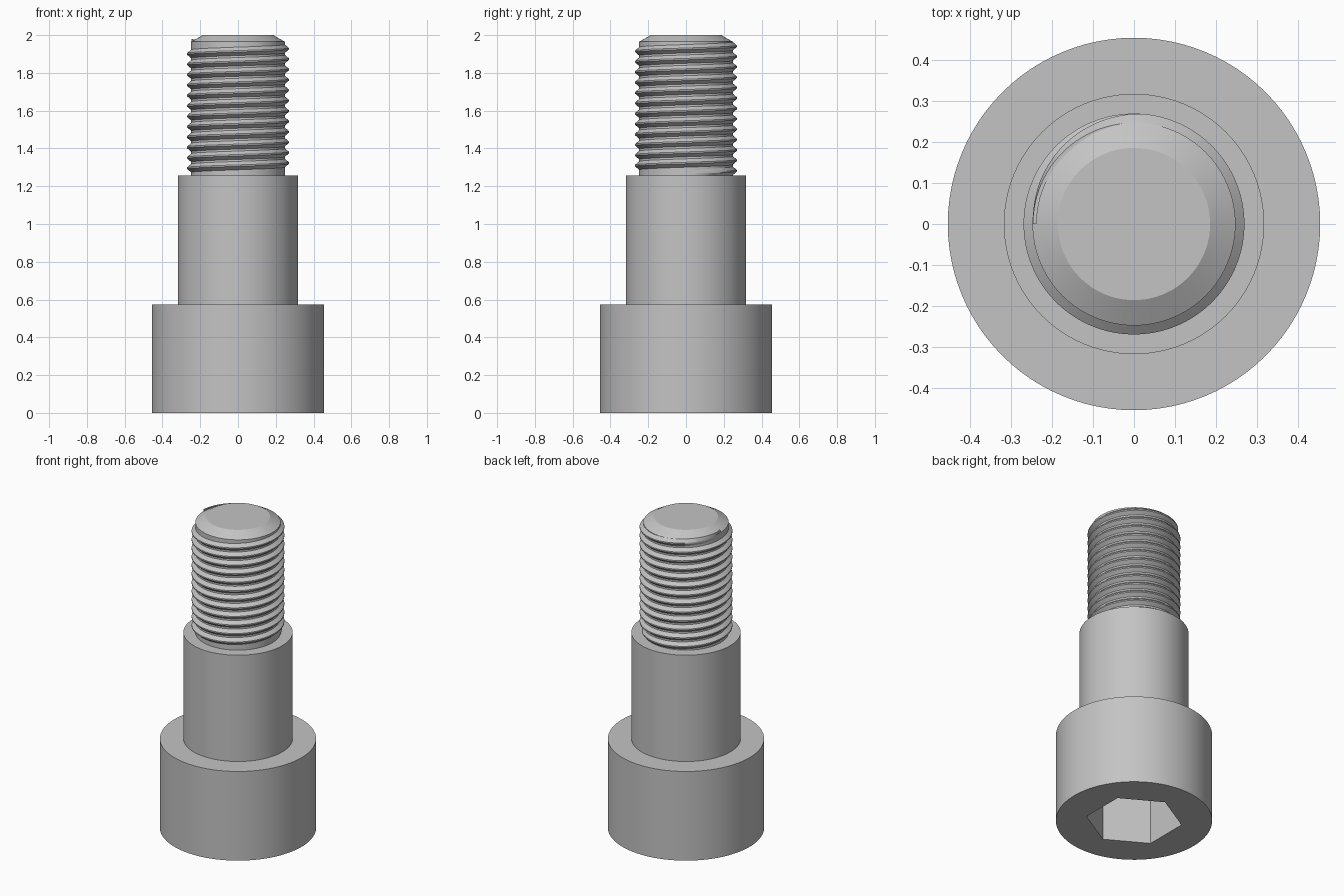
import bpy, bmesh
from math import cos, sin, pi, radians

if "Cube" in bpy.data.objects:
    bpy.data.objects.remove(bpy.data.objects["Cube"], do_unlink=True)

SEGMENTS = 96
HEAD_R, SHOULDER_R, ROOT_R, CREST_R = 0.455, 0.318, 0.248, 0.27
HEAD_TOP, SHOULDER_TOP, TOP = 0.573, 1.256, 2.0

steel = bpy.data.materials.new("steel grey")
steel.use_nodes = True
grey = (0.55, 0.55, 0.55, 1)
steel.diffuse_color = grey
steel.node_tree.nodes["Principled BSDF"].inputs["Base Color"].default_value = grey


def make_object(name, bm):
    bmesh.ops.recalc_face_normals(bm, faces=bm.faces)
    mesh = bpy.data.meshes.new(name)
    bm.to_mesh(mesh)
    bm.free()
    mesh.materials.append(steel)
    obj = bpy.data.objects.new(name, mesh)
    bpy.context.collection.objects.link(obj)
    return obj


def activate(obj):
    bpy.ops.object.select_all(action="DESELECT")
    obj.select_set(True)
    bpy.context.view_layer.objects.active = obj


def skin(bm, rings, closed):
    """Join successive vertex loops with quads and cap both ends."""
    n = len(rings[0])
    for a, b in zip(rings, rings[1:]):
        for i in range(n if closed else n - 1):
            j = (i + 1) % n
            bm.faces.new((a[i], a[j], b[j], b[i]))
    bm.faces.new(rings[0])
    bm.faces.new(rings[-1])


def turned(name, profile, sides=SEGMENTS, phase=0.0):
    """Solid of revolution from (radius, height) points."""
    bm = bmesh.new()
    rings = [[bm.verts.new((r * cos(phase + 2 * pi * i / sides),
                            r * sin(phase + 2 * pi * i / sides), z))
              for i in range(sides)] for r, z in profile]
    skin(bm, rings, True)
    return make_object(name, bm)


# Head, shoulder and threaded core turned as one solid
body = turned("bolt_body", [
    (HEAD_R, 0), (HEAD_R, HEAD_TOP),
    (SHOULDER_R, HEAD_TOP), (SHOULDER_R, SHOULDER_TOP),
    (ROOT_R, SHOULDER_TOP), (ROOT_R, 1.965), (0.186, TOP)])

# Hexagonal key socket sunk into the head
cutter = turned("socket_cutter", [(0.281, -0.1), (0.281, 0.32)], 6, radians(30))
cutter.hide_render = True
cut = body.modifiers.new("socket", "BOOLEAN")
cut.operation = "DIFFERENCE"
cut.solver = "EXACT"
cut.object = cutter
activate(body)
bpy.ops.object.modifier_apply(modifier=cut.name)
bpy.data.objects.remove(cutter, do_unlink=True)

# Helical thread ridge, fading into the core at both ends
PITCH, TURNS, START_Z = 0.055, 12.5, 1.268
FADE = 0.26
bm = bmesh.new()
steps = int(TURNS * 72)
rings = []
for s in range(steps + 1):
    turn = TURNS * s / steps
    fade = min(1, turn / FADE, (TURNS - turn) / FADE)
    crest = ROOT_R - 0.002 + (CREST_R - ROOT_R + 0.002) * fade
    z = START_Z + PITCH * turn
    section = [(ROOT_R - 0.01, -0.42), (ROOT_R - 0.001, -0.42), (crest, -0.07),
               (crest, 0.07), (ROOT_R - 0.001, 0.42), (ROOT_R - 0.01, 0.42)]
    angle = 2 * pi * turn
    rings.append([bm.verts.new((r * cos(angle), r * sin(angle),
                                max(z + h * PITCH, SHOULDER_TOP)))
                  for r, h in section])
skin(bm, rings, True)
thread = make_object("thread_ridge", bm)

# Smooth round walls with crisp edges
for obj in (body, thread):
    activate(obj)
    bpy.ops.object.shade_smooth_by_angle(angle=radians(25))
